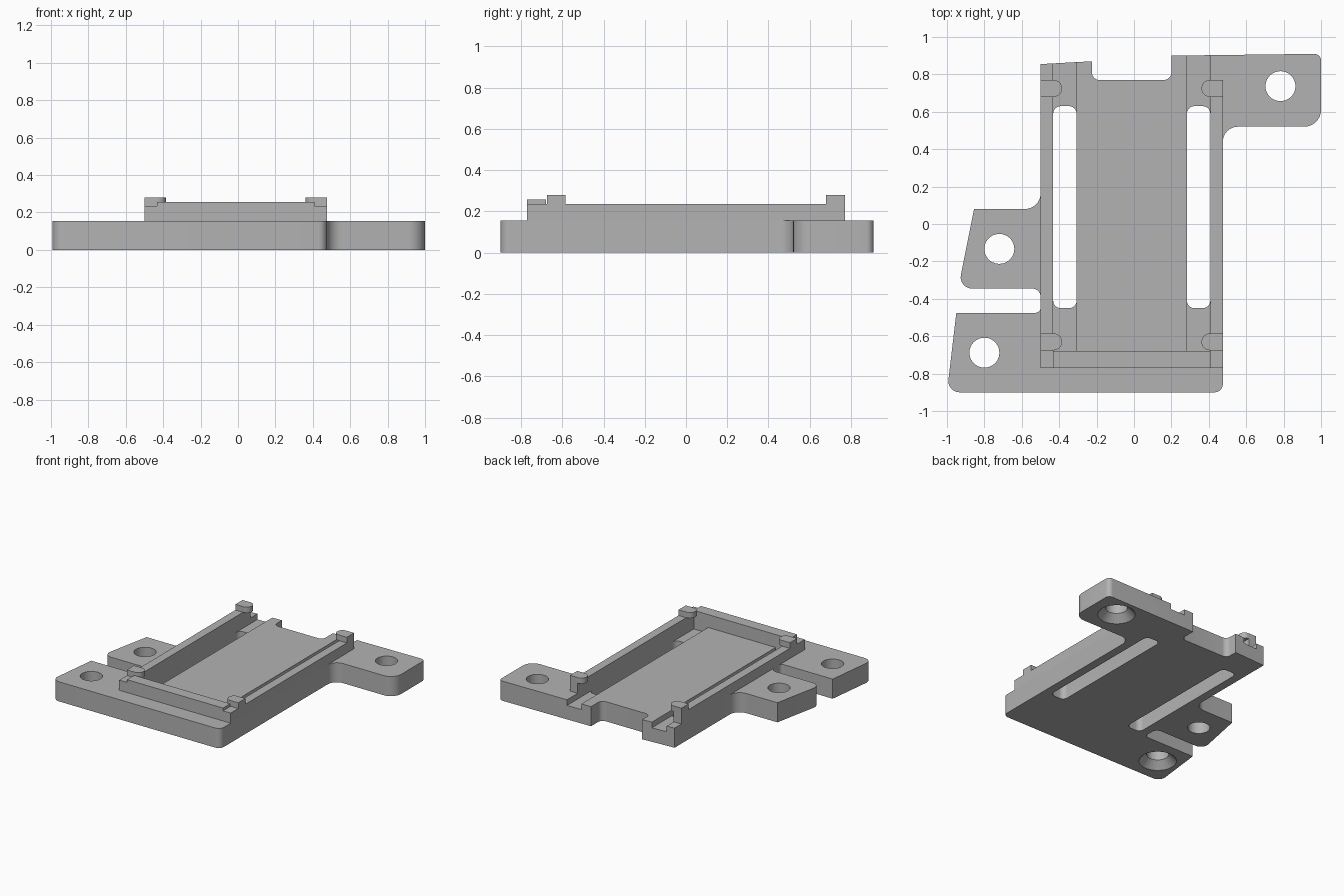
import bpy, bmesh, math
from mathutils import Vector

cube = bpy.data.objects.get("Cube")
if cube:
    bpy.data.objects.remove(cube, do_unlink=True)

GREY = (0.45, 0.45, 0.45, 1.0)
grey = bpy.data.materials.new("plain grey")
grey.use_nodes = True
grey.diffuse_color = GREY
grey.node_tree.nodes["Principled BSDF"].inputs["Base Color"].default_value = GREY

BASE, GROOVE, WALL, LIP, CLIP = 0.155, 0.11, 0.235, 0.257, 0.28
MID = -0.012                                  # centre line of the tray
OUT, INNER, FLOOR, REACH = 0.487, 0.42, 0.295, 0.373   # distances from it


def finish(name, bm):
    bmesh.ops.recalc_face_normals(bm, faces=bm.faces)
    mesh = bpy.data.meshes.new(name)
    bm.to_mesh(mesh)
    bm.free()
    mesh.materials.append(grey)
    obj = bpy.data.objects.new(name, mesh)
    bpy.context.collection.objects.link(obj)
    return obj


def rounded(corners, steps=8):
    """Outline from (x, y, radius) corners; radius 0 stays sharp."""
    points = []
    for i, (x, y, r) in enumerate(corners):
        p = Vector((x, y))
        if r == 0:
            points.append(p)
            continue
        a = (Vector(corners[i - 1][:2]) - p).normalized()
        b = (Vector(corners[(i + 1) % len(corners)][:2]) - p).normalized()
        half = a.angle(b) / 2
        centre = p + (a + b).normalized() * r / math.sin(half)
        start = p + a * r / math.tan(half) - centre
        end = p + b * r / math.tan(half) - centre
        turn = start.angle_signed(end)
        for k in range(steps + 1):
            t = -turn * k / steps
            points.append(centre + Vector((
                start.x * math.cos(t) - start.y * math.sin(t),
                start.x * math.sin(t) + start.y * math.cos(t))))
    return points


def prism(name, corners, z0, z1):
    bm = bmesh.new()
    face = bm.faces.new([bm.verts.new((p.x, p.y, z0)) for p in rounded(corners)])
    top = bmesh.ops.extrude_face_region(bm, geom=[face])["geom"]
    verts = [v for v in top if isinstance(v, bmesh.types.BMVert)]
    bmesh.ops.translate(bm, verts=verts, vec=(0, 0, z1 - z0))
    return finish(name, bm)


def block(name, xa, xb, y0, y1, z0, z1, r=0):
    return prism(name, [(xa, y0, r), (xb, y0, r), (xb, y1, r), (xa, y1, r)], z0, z1)


def cone(name, x, y, r0, r1, z0, z1):
    bm = bmesh.new()
    bmesh.ops.create_cone(bm, cap_ends=True, segments=48, radius1=r0, radius2=r1,
                          depth=z1 - z0)
    bmesh.ops.translate(bm, verts=bm.verts, vec=(x, y, (z0 + z1) / 2))
    return finish(name, bm)


def smooth(obj):
    bpy.ops.object.select_all(action="DESELECT")
    obj.select_set(True)
    bpy.context.view_layer.objects.active = obj
    bpy.ops.object.shade_smooth_by_angle(angle=math.radians(30))


def cut(obj, cutter):
    bpy.context.view_layer.objects.active = obj
    mod = obj.modifiers.new("cut", "BOOLEAN")
    mod.operation, mod.solver, mod.object = "DIFFERENCE", "EXACT", cutter
    bpy.ops.object.modifier_apply(modifier=mod.name)
    bpy.data.objects.remove(cutter, do_unlink=True)


# Base plate with three mounting tabs and a notch at the back
base = prism("base_plate", [
    (-1.0, -0.9, 0.06), (0.475, -0.9, 0.045),
    (0.475, 0.52, 0.08), (1.0, 0.52, 0.09), (1.0, 0.91, 0.035),
    (0.2, 0.9, 0), (0.2, 0.77, 0.04), (-0.225, 0.77, 0.04), (-0.225, 0.87, 0),
    (-0.499, 0.855, 0), (-0.499, 0.08, 0.085), (-0.855, 0.08, 0),
    (-0.94, -0.345, 0.06), (-0.499, -0.345, 0.045),
    (-0.499, -0.475, 0.03), (-0.95, -0.475, 0)], 0, BASE)

# Grooves beside the raised floor, with long slots through them
for s in (-1, 1):
    xa, xb = MID + s * FLOOR, MID + s * INNER
    cut(base, block("groove_cutter", xa, xb, -0.68, 1.1, GROOVE, 0.5))
    cut(base, block("slot_cutter", xa, xb, -0.45, 0.63, -0.1, 0.4, 0.04))

# Screw holes, two of them countersunk from below
for x, y, sunk in ((-0.8, -0.688, True), (-0.72, -0.133, False), (0.783, 0.737, True)):
    cut(base, cone("hole_cutter", x, y, 0.08, 0.08, -0.1, 0.4))
    if sunk:
        cut(base, cone("countersink_cutter", x, y, 0.145, 0.07, -0.01, 0.065))
smooth(base)

# Side walls and the four overhanging clips
for s, side in ((-1, "right"), (1, "left")):
    out = MID + s * OUT
    block(side + "_wall", out, MID + s * INNER, -0.77, 0.77, BASE, WALL)
    tip = MID + s * REACH
    for y, end in ((-0.675, "front"), (0.68, "back")):
        clip = prism(f"{side}_{end}_clip", [
            (out, y, 0), (tip, y, 0.044), (tip, y + 0.09, 0.044), (out, y + 0.09, 0)],
            WALL, CLIP)
        smooth(clip)

# Front wall joining the two sides
block("front_wall", MID - INNER, MID + INNER, -0.77, -0.68, BASE, LIP)
